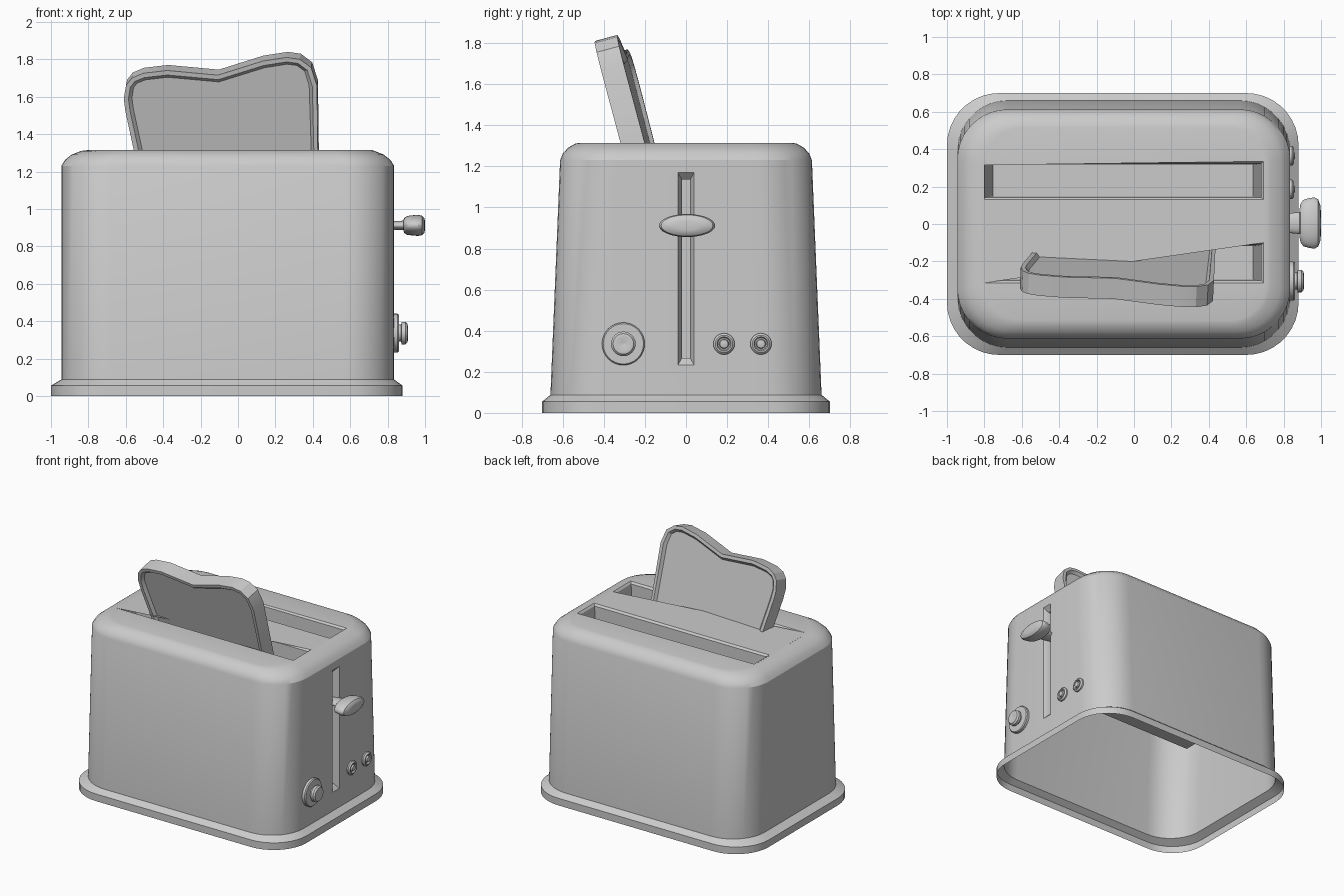
import bpy, bmesh, math
from mathutils import Matrix

if "Cube" in bpy.data.objects:
    bpy.data.objects.remove(bpy.data.objects["Cube"])

grey = bpy.data.materials.new("plain_grey")
grey.use_nodes = True
COLOUR = (0.6, 0.6, 0.6, 1)
grey.diffuse_color = COLOUR
grey.node_tree.nodes["Principled BSDF"].inputs["Base Color"].default_value = COLOUR


def finish(name, bm, angle=35, fix_normals=True):
    if fix_normals:
        bmesh.ops.recalc_face_normals(bm, faces=bm.faces)
    mesh = bpy.data.meshes.new(name)
    bm.to_mesh(mesh)
    bm.free()
    mesh.materials.append(grey)
    obj = bpy.data.objects.new(name, mesh)
    bpy.context.collection.objects.link(obj)
    bpy.ops.object.select_all(action="DESELECT")
    obj.select_set(True)
    bpy.context.view_layer.objects.active = obj
    bpy.ops.object.shade_smooth_by_angle(angle=math.radians(angle))
    return obj


def add_loop(bm, points):
    return [bm.verts.new(p) for p in points]


def bridge(bm, a, b):
    n = len(a)
    return [bm.faces.new((a[i], a[(i + 1) % n], b[(i + 1) % n], b[i])) for i in range(n)]


def loop_edges(bm, loop):
    found = []
    for i, v in enumerate(loop):
        pair = (v, loop[(i + 1) % len(loop)])
        found.append(bm.edges.get(pair) or bm.edges.new(pair))
    return found


def rounded_rect(x0, x1, hy, z, r, steps=9):
    points = []
    corners = [(x1 - r, hy - r), (x0 + r, hy - r), (x0 + r, r - hy), (x1 - r, r - hy)]
    for k, (cx, cy) in enumerate(corners):
        for s in range(steps + 1):
            a = math.pi / 2 * (k + s / steps)
            points.append((cx + r * math.cos(a), cy + r * math.sin(a), z))
    return points


def pocket(bm, loops):
    """Recess from its mouth to its floor; returns the mouth loop."""
    rings = [add_loop(bm, p) for p in loops]
    for a, b in zip(rings, rings[1:]):
        bridge(bm, a, b)
    bm.faces.new(rings[-1])
    return rings[0]


# Body shell: x min, x max, half depth, height, corner radius
bm = bmesh.new()
sections = [
    (-1.0, 0.88, 0.70, 0.0, 0.28),
    (-1.0, 0.88, 0.70, 0.055, 0.28),
    (-0.945, 0.835, 0.66, 0.088, 0.27),
    (-0.945, 0.835, 0.613, 1.23, 0.27),
    (-0.925, 0.815, 0.60, 1.262, 0.26),
    (-0.89, 0.78, 0.575, 1.29, 0.24),
    (-0.84, 0.73, 0.54, 1.31, 0.22),
    (-0.80, 0.69 + 0.025, 0.515, 1.315, 0.2),
]
rings = [add_loop(bm, rounded_rect(*s)) for s in sections]
for i, (a, b) in enumerate(zip(rings, rings[1:])):
    faces = bridge(bm, a, b)
    if i == 2:
        lever_side = faces[-1]

# Bread slots with tapered wells under the top
top_edges = loop_edges(bm, rings[-1])
for y0, y1 in ((-0.315, -0.1), (0.13, 0.335)):
    levels = []
    for inset, z in ((0, 1.315), (0.012, 1.3), (0.055, 0.68)):
        dy = min(inset, 0.018)
        x0, x1 = -0.81 + inset, 0.692 - inset
        levels.append([(x0, y0 + dy, z), (x1, y0 + dy, z), (x1, y1 - dy, z), (x0, y1 - dy, z)])
    top_edges += loop_edges(bm, pocket(bm, levels))
bmesh.ops.triangle_fill(bm, edges=top_edges, use_beauty=True, normal=(0, 0, 1))

# Lever track cut in the right-hand end
side_edges = list(lever_side.edges)
bmesh.ops.delete(bm, geom=[lever_side], context="FACES_ONLY")
track = []
for x, hy, z0, z1 in ((0.835, 0.04, 0.232, 1.17), (0.8, 0.02, 0.267, 1.135), (0.77, 0.02, 0.267, 1.135)):
    track.append([(x, -hy, z0), (x, hy, z0), (x, hy, z1), (x, -hy, z1)])
side_edges += loop_edges(bm, pocket(bm, track))
bmesh.ops.triangle_fill(bm, edges=side_edges, use_beauty=True, normal=(1, 0, 0))
finish("toaster_body", bm, 30)


def turned(name, y, z, profile, sy=1, sz=1, sides=24):
    """Round part along x; profile holds (x, radius) pairs."""
    bm = bmesh.new()
    circle = [2 * math.pi * i / sides for i in range(sides)]
    loops = [add_loop(bm, [(x, y + r * sy * math.cos(a), z + r * sz * math.sin(a)) for a in circle])
             for x, r in profile]
    for a, b in zip(loops, loops[1:]):
        bridge(bm, a, b)
    bm.faces.new(loops[0])
    bm.faces.new(loops[-1])
    return finish(name, bm)


# Lever and its handle
turned("lever_stem", 0.005, 0.912, [(0.77, 0.8), (0.84, 0.9), (0.9, 1)], 0.06, 0.026)
turned("lever_handle", 0.005, 0.912,
       [(0.885, 0.55), (0.89, 0.75), (0.905, 0.9), (0.935, 0.97), (0.965, 1), (0.985, 0.92), (0.996, 0.7), (1.0, 0.4)],
       0.137, 0.056, 32)

# Browning dial
turned("dial_plate", -0.305, 0.336, [(0.82, 0.104), (0.853, 0.104), (0.86, 0.098)], sides=32)
turned("dial_knob", -0.305, 0.336,
       [(0.85, 0.045), (0.872, 0.045), (0.875, 0.06), (0.895, 0.06), (0.906, 0.05), (0.909, 0.035), (0.9, 0.008)])

# Push buttons
for i, y in enumerate((0.185, 0.365)):
    turned(f"button_{i + 1}", y, 0.336,
           [(0.8, 0.052), (0.845, 0.052), (0.855, 0.042), (0.855, 0.035), (0.842, 0.03),
            (0.842, 0.024), (0.858, 0.02), (0.861, 0.01)])

# Bread slice: outline, extruded, with a raised crust rim on both faces
outline = [(-0.5, 0.98), (-0.55, 1.32), (-0.597, 1.55), (-0.605, 1.62), (-0.592, 1.69), (-0.56, 1.73), (-0.5, 1.755),
           (-0.37, 1.77), (-0.1, 1.745), (0.14, 1.82), (0.27, 1.84), (0.34, 1.83), (0.4, 1.785),
           (0.43, 1.69), (0.43, 0.98)]
tilt = math.radians(15)
half = 0.057
bm = bmesh.new()
sides = [add_loop(bm, [(x + 0.085, y, (z - 1.33) / math.cos(tilt)) for x, z in outline]) for y in (-half, half)]
bridge(bm, *sides)
faces = [bm.faces.new(s) for s in sides]
bmesh.ops.recalc_face_normals(bm, faces=bm.faces)
for face in faces:
    bmesh.ops.inset_region(bm, faces=[face], thickness=0.025, depth=0)
    bmesh.ops.inset_region(bm, faces=[face], thickness=0.018, depth=-0.02)
slice_obj = finish("bread_slice", bm, 25, False)
slice_obj.matrix_world = (Matrix.Translation((-0.085, -0.235, 1.315))
                          @ Matrix.Rotation(math.radians(-2.8), 4, "Z") @ Matrix.Rotation(tilt, 4, "X"))
